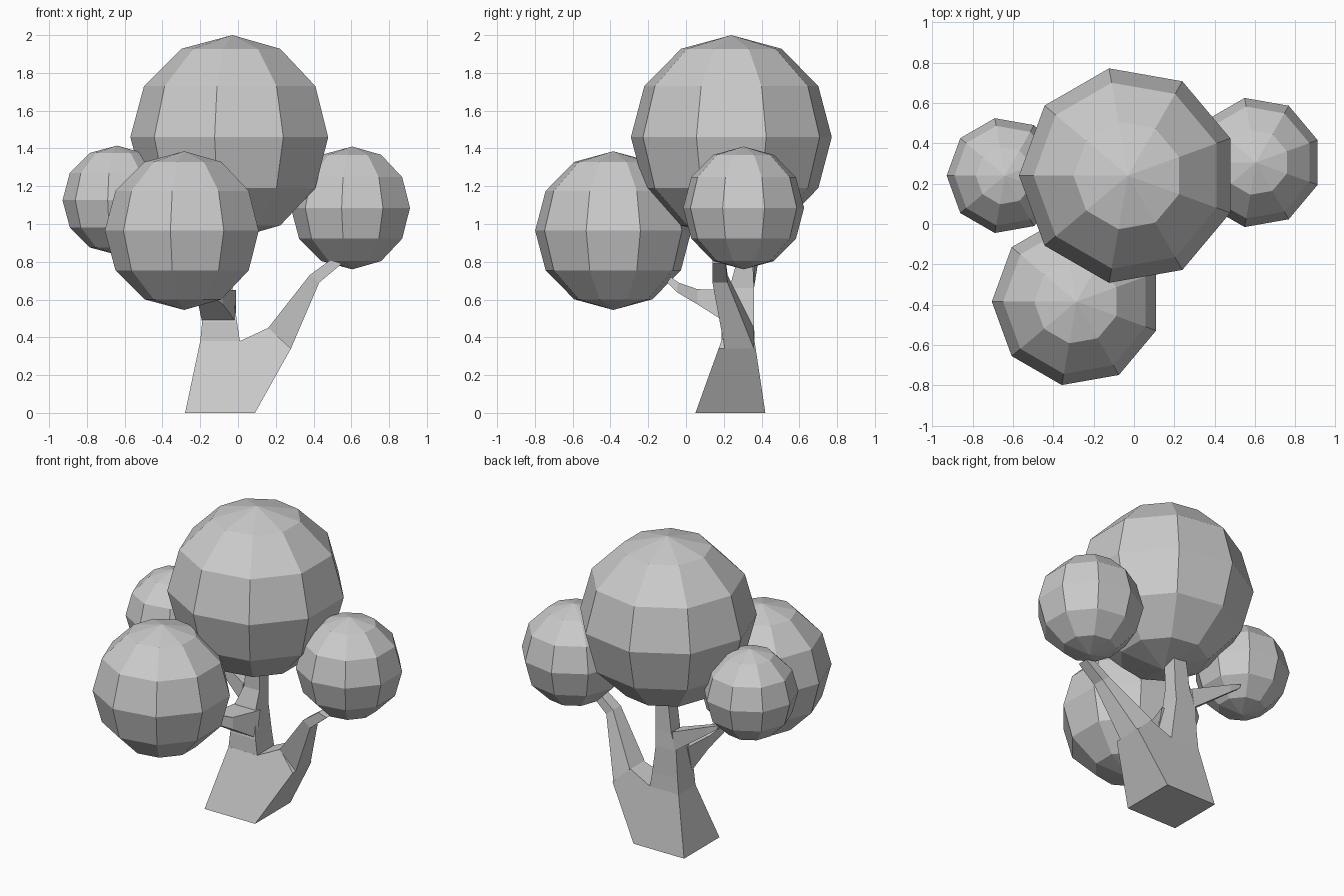
import bpy
import bmesh
from math import pi

cube = bpy.data.objects.get("Cube")
if cube:
    bpy.data.objects.remove(cube)

grey = bpy.data.materials.new("plain grey")
grey.use_nodes = True
grey.diffuse_color = (0.6, 0.6, 0.6, 1)
grey.node_tree.nodes["Principled BSDF"].inputs["Base Color"].default_value = (0.6, 0.6, 0.6, 1)


def loft(name, rings):
    """Skin a closed solid through rings that have equal point counts."""
    bm = bmesh.new()
    loops = [[bm.verts.new(p) for p in ring] for ring in rings]
    for a, b in zip(loops, loops[1:]):
        for i in range(len(a)):
            j = (i + 1) % len(a)
            bm.faces.new((a[i], a[j], b[j], b[i]))
    bm.faces.new(loops[0])
    bm.faces.new(loops[-1])
    bmesh.ops.recalc_face_normals(bm, faces=bm.faces)
    mesh = bpy.data.meshes.new(name)
    bm.to_mesh(mesh)
    bm.free()
    mesh.materials.append(grey)
    obj = bpy.data.objects.new(name, mesh)
    bpy.context.collection.objects.link(obj)
    return obj


def xz_ring(p, q, y0, y1):
    """Four-sided section: an edge p-q in the xz plane, spread along y."""
    return [(p[0], y0, p[1]), (q[0], y0, q[1]), (q[0], y1, q[1]), (p[0], y1, p[1])]


def yz_ring(p, q, x0, x1):
    """Four-sided section: an edge p-q in the yz plane, spread along x."""
    return [(x0, *p), (x0, *q), (x1, *q), (x1, *p)]


# Trunk base: forked outline tapering in depth towards the top
outline = [(-0.28, 0), (0.09, 0), (0.28, 0.34), (0.16, 0.45), (0.01, 0.38), (-0.20, 0.38)]
loft("trunk_base", [
    [(x, 0.05 + 0.36 * z, z) for x, z in outline],
    [(x, 0.42 - 0.15 * z, z) for x, z in outline],
])

# Central stem up into the big crown
loft("central_stem", [
    xz_ring((-0.20, 0.38), (0.01, 0.38), 0.187, 0.363),
    xz_ring((-0.19, 0.48), (-0.005, 0.48), 0.19, 0.36),
    xz_ring((-0.18, 0.66), (-0.03, 0.66), 0.23, 0.36),
    xz_ring((-0.14, 0.77), (-0.025, 0.77), 0.26, 0.355),
    xz_ring((-0.11, 1.0), (-0.02, 1.0), 0.26, 0.35),
])

# Branches
loft("left_branch", [
    xz_ring((0.16, 0.45), (0.28, 0.34), 0.205, 0.36),
    xz_ring((0.38, 0.73), (0.43, 0.69), 0.14, 0.22),
    xz_ring((0.49, 0.81), (0.55, 0.79), 0.14, 0.21),
])
loft("front_branch", [
    yz_ring((0.21, 0.48), (0.25, 0.65), -0.19, -0.01),
    yz_ring((0.06, 0.575), (0.06, 0.655), -0.21, -0.08),
    yz_ring((-0.05, 0.64), (-0.04, 0.69), -0.24, -0.17),
    yz_ring((-0.10, 0.69), (-0.08, 0.72), -0.25, -0.20),
])
loft("right_branch", [
    xz_ring((-0.15, 0.78), (-0.17, 0.66), 0.27, 0.36),
    xz_ring((-0.43, 0.90), (-0.43, 0.85), 0.34, 0.39),
    xz_ring((-0.51, 0.93), (-0.50, 0.90), 0.36, 0.39),
])

# Faceted crowns: name, centre, radius
crowns = [
    ("top_crown", (-0.03, 0.24, 1.46), 0.54),
    ("front_crown", (-0.285, -0.385, 0.965), 0.42),
    ("left_crown", (0.605, 0.305, 1.085), 0.325),
    ("right_crown", (-0.64, 0.24, 1.126), 0.289),
]
for name, centre, radius in crowns:
    bpy.ops.mesh.primitive_uv_sphere_add(segments=9, ring_count=6, radius=radius,
                                         location=centre, rotation=(0, 0, pi / 2))
    crown = bpy.context.object
    crown.name = name
    crown.data.materials.append(grey)
